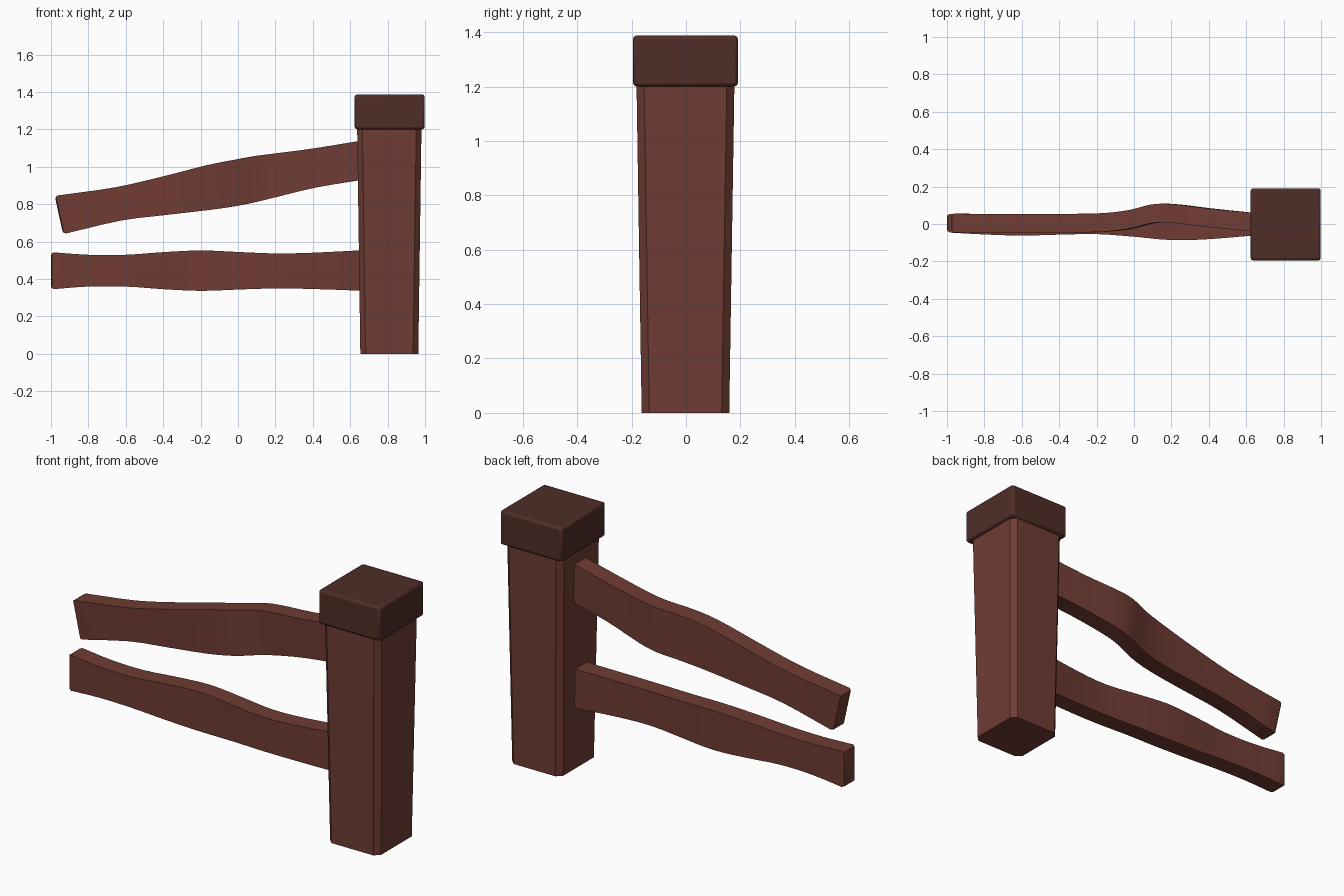
import bpy, bmesh
from mathutils import Vector

if "Cube" in bpy.data.objects:
    bpy.data.objects.remove(bpy.data.objects["Cube"])


def material(name, color):
    m = bpy.data.materials.new(name)
    m.diffuse_color = (*color, 1)
    m.use_nodes = True
    m.node_tree.nodes["Principled BSDF"].inputs["Base Color"].default_value = m.diffuse_color
    return m


wood = material("red_brown_wood", (0.16, 0.045, 0.034))
dark = material("dark_wood", (0.08, 0.027, 0.021))


def loft(name, rings, mat, bevel_start=0.0):
    """Skin closed rings of points into a capped solid."""
    bm = bmesh.new()
    vr = [[bm.verts.new(p) for p in ring] for ring in rings]
    n = len(vr[0])
    for a, b in zip(vr, vr[1:]):
        for i in range(n):
            bm.faces.new((a[i], a[(i + 1) % n], b[(i + 1) % n], b[i]))
    start = bm.faces.new(vr[0])
    bm.faces.new(vr[-1])
    bmesh.ops.recalc_face_normals(bm, faces=bm.faces[:])
    if bevel_start:
        bmesh.ops.bevel(bm, geom=list(start.edges), offset=bevel_start,
                        segments=2, profile=0.5, affect='EDGES')
    me = bpy.data.meshes.new(name)
    bm.to_mesh(me)
    bm.free()
    ob = bpy.data.objects.new(name, me)
    bpy.context.collection.objects.link(ob)
    me.materials.append(mat)
    return ob


def smooth(ob, angle=0.6):
    bpy.ops.object.select_all(action='DESELECT')
    ob.select_set(True)
    bpy.context.view_layer.objects.active = ob
    bpy.ops.object.shade_smooth_by_angle(angle=angle)


def octagon(cx, hx, hy, z, c):
    pts = [(hx - c, -hy), (hx, -hy + c), (hx, hy - c), (hx - c, hy),
           (c - hx, hy), (-hx, hy - c), (-hx, c - hy), (c - hx, -hy)]
    return [(cx + x, y - 0.002, z) for x, y in pts]


def spline(keys, steps=3):
    """Catmull-Rom through the key rows."""
    k = [Vector(r) for r in keys]
    k = [2 * k[0] - k[1]] + k + [2 * k[-1] - k[-2]]
    out = []
    for i in range(1, len(k) - 2):
        a, b, c, d = k[i - 1:i + 3]
        for s in range(steps):
            t = s / steps
            out.append(0.5 * (2 * b + (c - a) * t + (2 * a - 5 * b + 4 * c - d) * t * t
                              + (3 * b - a - 3 * c + d) * t ** 3))
    return out + [k[-2]]


def rail(name, keys, half=0.05):
    # key row: top x, top z, bottom x, bottom z, centre y
    rings = [[(xt, y - half, zt), (xt, y + half, zt), (xb, y + half, zb), (xb, y - half, zb)]
             for xt, zt, xb, zb, y in spline(keys)]
    smooth(loft(name, rings, wood, 0.018))


# Tapered post with chamfered corners
loft("post", [octagon(0.809, 0.155, 0.161, 0, 0.028),
              octagon(0.809, 0.172, 0.18, 1.21, 0.028)], wood)

# Softened square cap
bpy.ops.mesh.primitive_cube_add(size=1, location=(0.811, -0.002, 1.294))
cap = bpy.context.object
cap.name = "post_cap"
cap.scale = (0.374, 0.386, 0.187)
bpy.ops.object.transform_apply(location=False, rotation=False, scale=True)
cap.data.materials.append(dark)
bev = cap.modifiers.new("soft_edges", 'BEVEL')
bev.width, bev.segments = 0.013, 2
smooth(cap)

# Sagging upper rail
rail("upper_rail", [
    (-0.98, 0.845, -0.935, 0.64, 0.005),
    (-0.66, 0.89, -0.63, 0.712, 0.004),
    (-0.41, 0.947, -0.39, 0.742, 0.004),
    (-0.17, 1.008, -0.15, 0.77, 0.008),
    (-0.02, 1.038, 0.0, 0.792, 0.026),
    (0.09, 1.058, 0.11, 0.815, 0.054),
    (0.2, 1.072, 0.22, 0.842, 0.057),
    (0.4, 1.098, 0.42, 0.89, 0.033),
    (0.68, 1.144, 0.68, 0.933, 0.006)])

# Wavy lower rail
rail("lower_rail", [
    (-1.0, 0.544, -1.0, 0.345, 0.005),
    (-0.8, 0.53, -0.8, 0.36, -0.006),
    (-0.6, 0.53, -0.6, 0.36, -0.012),
    (-0.4, 0.544, -0.4, 0.346, -0.007),
    (-0.2, 0.553, -0.2, 0.337, -0.004),
    (0.0, 0.545, 0.0, 0.344, -0.018),
    (0.2, 0.537, 0.2, 0.35, -0.036),
    (0.4, 0.541, 0.4, 0.347, -0.031),
    (0.68, 0.555, 0.68, 0.337, -0.008)])
